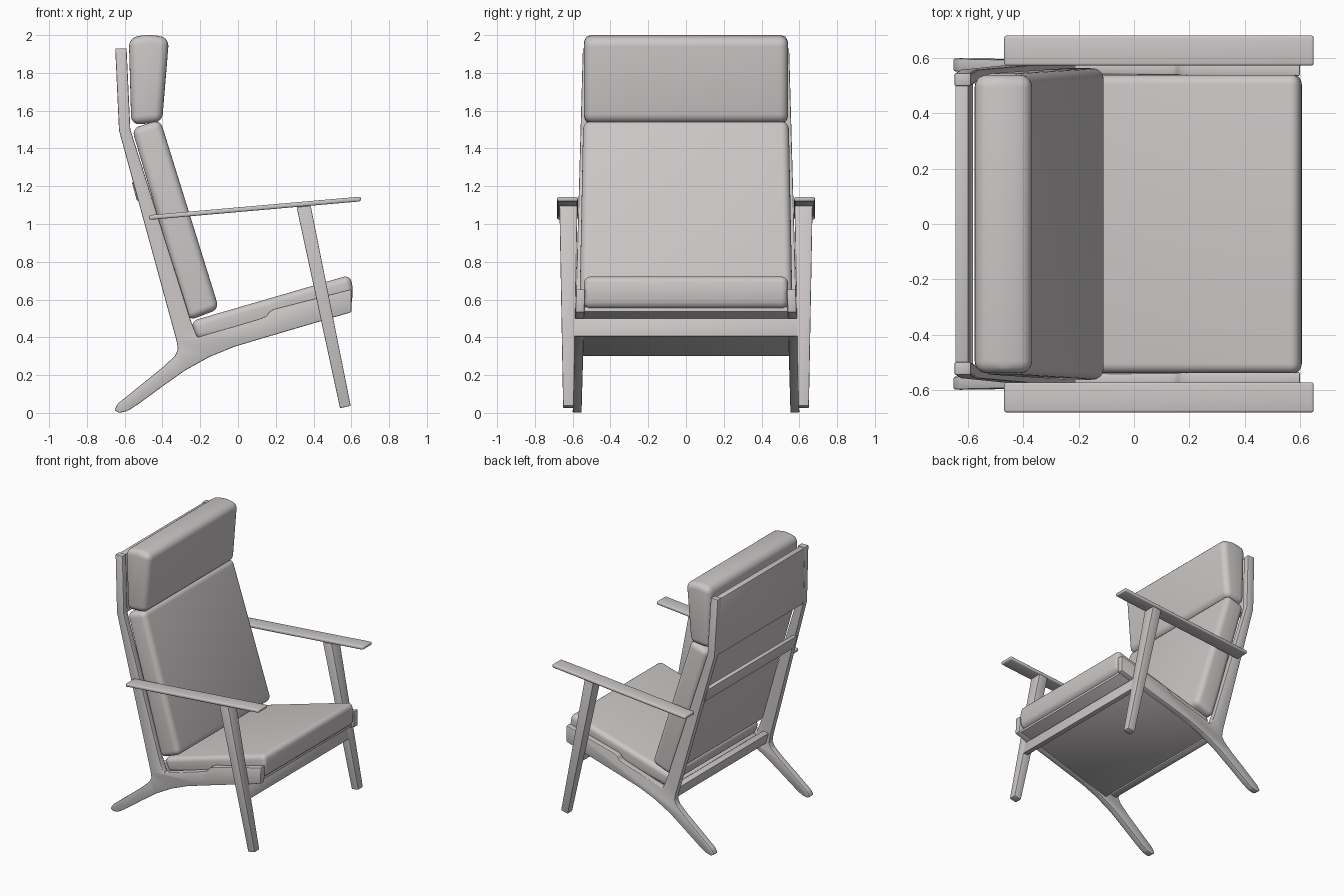
import bpy, bmesh, math

mat = bpy.data.materials.new("warm light grey")
mat.diffuse_color = (0.60, 0.57, 0.57, 1)


def prism(name, pts, y0, y1, bevel, segs=2, warp=None, pair=False):
    """Extrude an (x, z) profile from y0 to y1, round its edges, optionally mirror in y."""
    bm = bmesh.new()
    for s in ((1, -1) if pair else (1,)):
        rings = []
        for y in (y0, y1):
            rings.append([bm.verts.new((x, s * (warp(y, z) if warp else y), z))
                          for x, z in pts])
        a, b = rings
        bm.faces.new(a)
        bm.faces.new(b[::-1])
        n = len(pts)
        for i in range(n):
            j = (i + 1) % n
            bm.faces.new((a[j], a[i], b[i], b[j]))
    bmesh.ops.recalc_face_normals(bm, faces=bm.faces[:])
    bmesh.ops.bevel(bm, geom=bm.edges[:], offset=bevel, segments=segs,
                    profile=0.5, affect='EDGES', clamp_overlap=True)
    me = bpy.data.meshes.new(name)
    bm.to_mesh(me)
    bm.free()
    me.materials.append(mat)
    ob = bpy.data.objects.new(name, me)
    bpy.context.collection.objects.link(ob)
    bpy.ops.object.select_all(action='DESELECT')
    ob.select_set(True)
    bpy.context.view_layer.objects.active = ob
    bpy.ops.object.shade_smooth_by_angle(angle=math.radians(35))
    return ob


def lean(y, z):
    """Sides lean inwards towards the top."""
    return y - math.copysign(0.028 * z, y)


# side frames: back post, rear leg and seat rail in one piece
frame = [(-0.65, 1.93), (-0.63, 1.495), (-0.325, 0.38), (-0.318, 0.335), (-0.335, 0.30),
         (-0.40, 0.24), (-0.635, 0.05), (-0.655, 0.015), (-0.63, 0.0), (-0.585, 0.01),
         (-0.53, 0.045), (-0.40, 0.14), (-0.28, 0.225), (-0.15, 0.297), (-0.02, 0.35),
         (0.13, 0.395), (0.60, 0.533), (0.60, 0.655), (0.19, 0.55), (0.165, 0.535),
         (0.15, 0.513), (0.12, 0.50), (-0.215, 0.40), (-0.25, 0.49), (-0.57, 1.50),
         (-0.59, 1.93)]
prism("side_frames", frame, 0.553, 0.60, 0.006, 2, lean, True)

# front legs, tapering downwards
prism("front_legs", [(0.31, 1.09), (0.385, 1.097), (0.597, 0.037), (0.54, 0.025)],
      0.575, 0.67, 0.005, 2,
      lambda y, z: 0.6225 + (y - 0.6225) * (0.58 + 0.42 * z / 1.09), True)

# armrests
prism("armrests", [(-0.47, 1.022), (-0.47, 1.047), (0.65, 1.145), (0.65, 1.12)],
      0.573, 0.682, 0.009, 3, None, True)

# crosspieces
prism("front_stretcher", [(0.463, 0.50), (0.503, 0.50), (0.523, 0.405), (0.483, 0.405)],
      -0.61, 0.61, 0.004)
prism("rear_rail", [(-0.315, 0.41), (-0.27, 0.42), (-0.245, 0.335), (-0.29, 0.325)],
      -0.56, 0.56, 0.004)
prism("back_slat", [(-0.562, 1.22), (-0.535, 1.228), (-0.508, 1.13), (-0.535, 1.122)],
      -0.54, 0.54, 0.004)
prism("headboard", [(-0.647, 1.925), (-0.60, 1.925), (-0.582, 1.49), (-0.627, 1.49)],
      -0.53, 0.53, 0.005)

# board under the seat
prism("seat_board", [(-0.20, 0.30), (0.58, 0.535), (0.575, 0.562), (-0.21, 0.37)],
      -0.555, 0.555, 0.004)

# cushions
prism("seat_cushion", [(-0.25, 0.485), (0.592, 0.73), (0.61, 0.66), (0.60, 0.558),
                       (-0.215, 0.385)], -0.54, 0.54, 0.035, 5)
prism("back_cushion", [(-0.562, 1.505), (-0.412, 1.553), (-0.10, 0.55), (-0.262, 0.488)],
      -0.575, 0.575, 0.04, 5, lambda y, z: y - math.copysign(0.02 * z, y))
prism("head_cushion", [(-0.578, 1.985), (-0.47, 2.005), (-0.365, 1.985), (-0.402, 1.538),
                       (-0.565, 1.525)], -0.54, 0.54, 0.045, 5)
